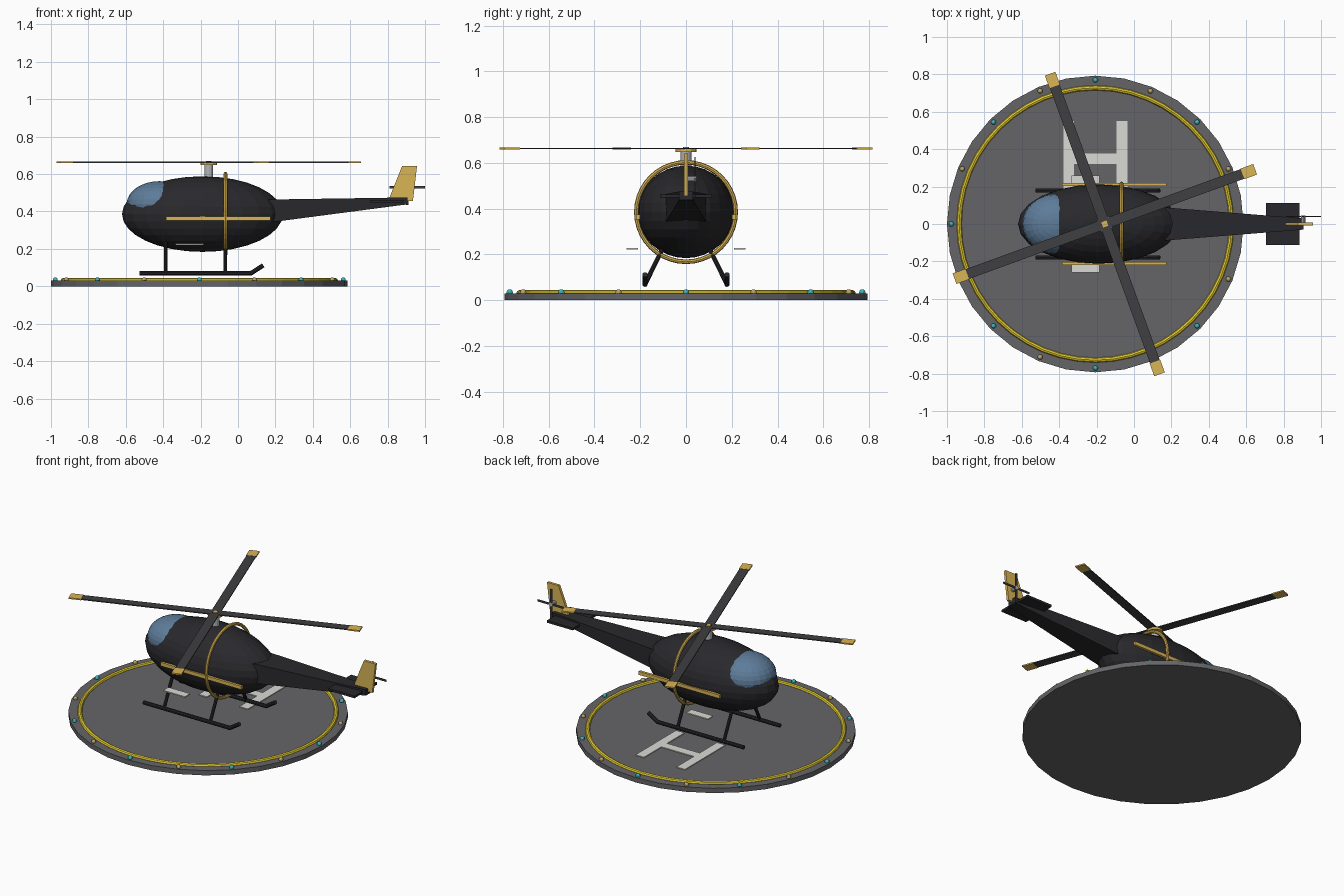
import bpy, bmesh, math
from mathutils import Matrix, Vector

if "Cube" in bpy.data.objects:
    bpy.data.objects.remove(bpy.data.objects["Cube"])


def mat(name, r, g, b):
    m = bpy.data.materials.new(name)
    m.diffuse_color = (r, g, b, 1)
    m.use_nodes = True
    m.node_tree.nodes["Principled BSDF"].inputs["Base Color"].default_value = m.diffuse_color
    return m


BLACK = mat("black", 0.022, 0.022, 0.026)
BLADE = mat("blade_grey", 0.05, 0.05, 0.055)
GOLD = mat("gold", 0.70, 0.46, 0.09)
GLASS = mat("glass_blue", 0.11, 0.20, 0.32)
DECK = mat("deck_grey", 0.13, 0.13, 0.14)
YELLOW = mat("ring_yellow", 0.80, 0.62, 0.03)
WHITE = mat("paint_white", 0.70, 0.70, 0.66)
METAL = mat("metal", 0.45, 0.46, 0.48)
TEAL = mat("teal_light", 0.05, 0.45, 0.48)
AMBER = mat("amber_light", 0.50, 0.38, 0.15)


def finish(name, bm, m):
    bmesh.ops.recalc_face_normals(bm, faces=bm.faces)
    me = bpy.data.meshes.new(name)
    bm.to_mesh(me)
    bm.free()
    me.materials.append(m)
    ob = bpy.data.objects.new(name, me)
    bpy.context.collection.objects.link(ob)
    return ob


def box(name, c, s, m, spin=0, pivot=(0, 0, 0)):
    # box centred at c, spun about z around the pivot
    bm = bmesh.new()
    M = (Matrix.Translation(pivot) @ Matrix.Rotation(spin, 4, 'Z')
         @ Matrix.Translation(c) @ Matrix.Diagonal((*s, 1)))
    bmesh.ops.create_cube(bm, size=1, matrix=M)
    return finish(name, bm, m)


def ball(name, c, r, m, seg, rings):
    bm = bmesh.new()
    bmesh.ops.create_uvsphere(bm, u_segments=seg, v_segments=rings, radius=1,
                              matrix=Matrix.Translation(c) @ Matrix.Diagonal((*r, 1)))
    return finish(name, bm, m)


def rod(name, a, b, r, m, seg=10):
    a, b = Vector(a), Vector(b)
    d = b - a
    bm = bmesh.new()
    M = Matrix.Translation((a + b) / 2) @ d.to_track_quat('Z', 'Y').to_matrix().to_4x4()
    bmesh.ops.create_cone(bm, cap_ends=True, segments=seg, radius1=r, radius2=r,
                          depth=d.length, matrix=M)
    return finish(name, bm, m)


def torus(name, c, R, r, m, rot=(0, 0, 0), seg=48):
    bpy.ops.mesh.primitive_torus_add(location=c, rotation=rot, major_radius=R, minor_radius=r,
                                     major_segments=seg, minor_segments=8)
    ob = bpy.context.object
    ob.name = name
    ob.data.materials.append(m)
    return ob


def loft(name, rings, m):
    # closed solid through matching rings of points
    bm = bmesh.new()
    vs = [[bm.verts.new(p) for p in ring] for ring in rings]
    n = len(vs[0])
    for a, b in zip(vs, vs[1:]):
        for i in range(n):
            bm.faces.new((a[i], a[(i + 1) % n], b[(i + 1) % n], b[i]))
    bm.faces.new(vs[0])
    bm.faces.new(vs[-1])
    return finish(name, bm, m)


# landing pad with ring, marking and edge lights
PX = -0.207
rod("landing_pad", (PX, 0, 0), (PX, 0, 0.03), 0.793, DECK, 32)
torus("pad_ring", (PX, 0, 0.031), 0.728, 0.013, YELLOW)
for s in (-1, 1):
    box("pad_mark_bar", (PX + s * 0.142, 0.35, 0.031), (0.058, 0.4, 0.008), WHITE)
box("pad_mark_cross", (PX, 0.35, 0.031), (0.23, 0.056, 0.008), WHITE)
for i in range(16):
    a = i * math.pi / 8
    ball("pad_light", (PX + 0.77 * math.cos(a), 0.77 * math.sin(a), 0.034), (0.014,) * 3,
         AMBER if i % 2 else TEAL, 10, 6)

# cabin and canopy
ball("fuselage", (-0.19, 0, 0.386), (0.43, 0.212, 0.202), BLACK, 24, 16)
ball("canopy", (-0.42, 0, 0.44), (0.175, 0.16, 0.122), GLASS, 24, 16)
torus("cabin_hoop", (-0.067, 0, 0.385), 0.217, 0.01, GOLD, (0, math.pi / 2, 0), 40)

# tail boom, fin and stabiliser
loft("tail_boom", [[(x, -w, z0), (x, w, z0), (x, w, z1), (x, -w, z1)]
                   for x, w, z0, z1 in ((0.12, 0.092, 0.335, 0.463), (0.905, 0.03, 0.438, 0.475))], BLACK)
fin = ((0.81, 0.475), (0.877, 0.642), (0.957, 0.642), (0.935, 0.455), (0.895, 0.455))
loft("tail_fin", [[(x, y, z) for x, z in fin] for y in (-0.008, 0.008)], GOLD)
box("stabiliser", (0.795, 0, 0.455), (0.18, 0.225, 0.014), BLACK)

# tail rotor
rod("tail_rotor_hub", (0.905, 0, 0.53), (0.905, 0.046, 0.53), 0.013, METAL)
box("tail_rotor_blade_flat", (0.905, 0.04, 0.53), (0.19, 0.005, 0.012), BLADE)
box("tail_rotor_blade_upright", (0.905, 0.04, 0.53), (0.012, 0.005, 0.19), BLADE)

# main rotor
RX = -0.156
rod("rotor_mast", (RX, 0, 0.56), (RX, 0, 0.652), 0.023, METAL, 12)
rod("rotor_hub", (RX, 0, 0.648), (RX, 0, 0.661), 0.045, GOLD, 12)
rod("rotor_cap", (RX, 0, 0.655), (RX, 0, 0.669), 0.014, GOLD, 8)
for i in range(4):
    a = math.radians(20 + 90 * i)
    box("rotor_blade", (0.4, 0, 0.663), (0.77, 0.055, 0.006), BLADE, a, (RX, 0, 0))
    box("rotor_blade_tip", (0.819, 0, 0.663), (0.072, 0.06, 0.008), GOLD, a, (RX, 0, 0))

# mirrored side parts: stripe, step, skid and struts
for s in (-1, 1):
    box("side_stripe", (-0.105, s * 0.21, 0.363), (0.56, 0.016, 0.022), GOLD)
    box("step", (-0.26, s * 0.235, 0.225), (0.15, 0.05, 0.007), WHITE)
    y = s * 0.179
    rod("skid", (-0.527, y, 0.07), (0.075, y, 0.07), 0.012, BLACK)
    rod("skid_toe", (0.07, y, 0.07), (0.135, y, 0.112), 0.012, BLACK)
    for x in (-0.387, -0.067):
        rod("skid_strut", (x, y, 0.07), (x, s * 0.09, 0.25), 0.01, BLACK)
